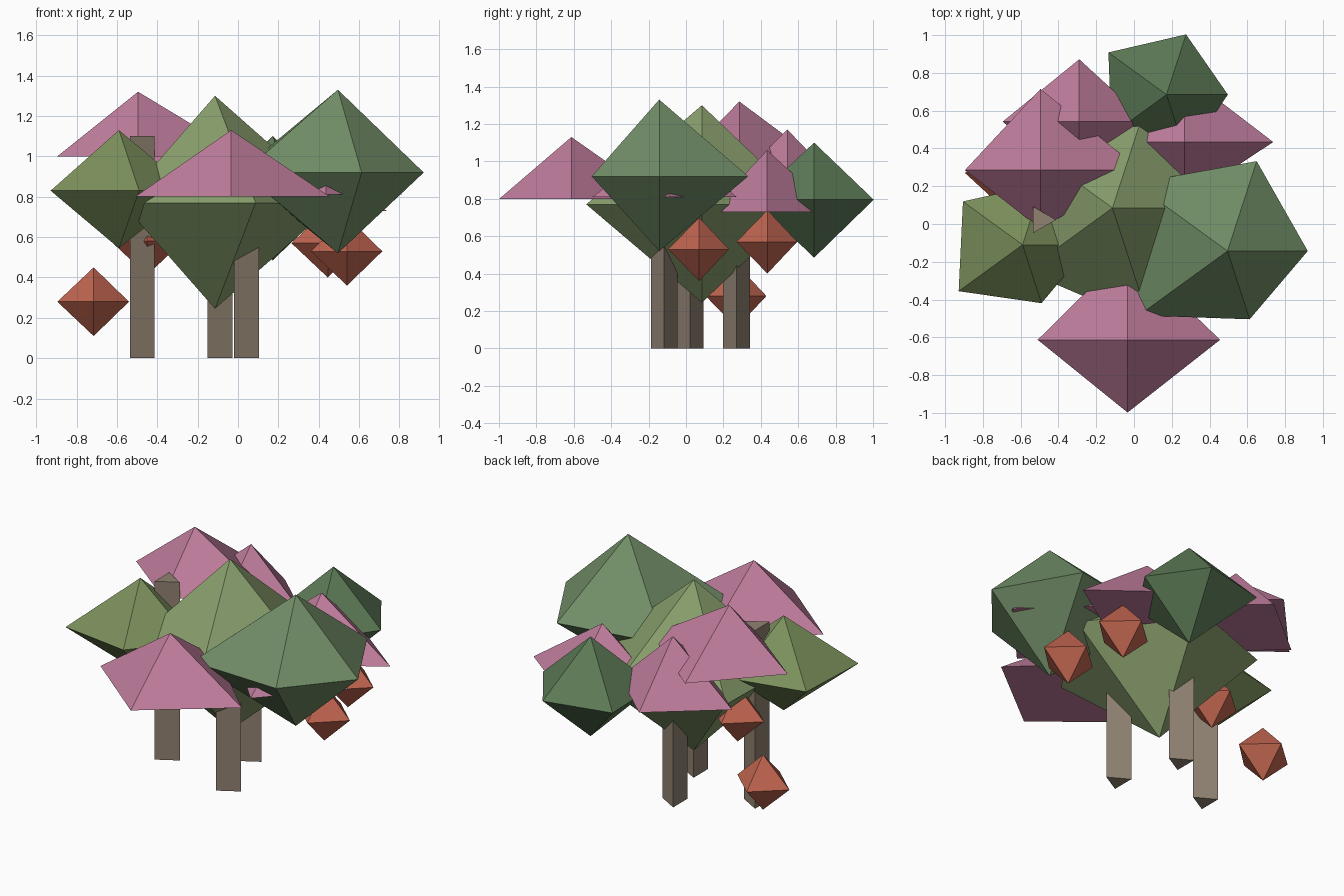
import bpy, bmesh
from math import cos, sin, pi

if "Cube" in bpy.data.objects:
    bpy.data.objects.remove(bpy.data.objects["Cube"])


def material(name, rgb):
    m = bpy.data.materials.new(name)
    m.diffuse_color = [(c / 255) ** 2.2 for c in rgb] + [1]
    m.use_nodes = True
    m.node_tree.nodes["Principled BSDF"].inputs["Base Color"].default_value = m.diffuse_color
    return m


LIME = material("lime_leaf", (135, 157, 108))
GREEN = material("mid_leaf", (112, 140, 102))
OLIVE = material("olive_leaf", (122, 143, 92))
DARK = material("dark_leaf", (92, 120, 86))
PINK = material("blossom_pink", (190, 124, 155))
RED = material("fruit_red", (190, 100, 80))
BARK = material("bark", (143, 129, 113))


def finish(bm, name, mat):
    bmesh.ops.recalc_face_normals(bm, faces=bm.faces)
    me = bpy.data.meshes.new(name)
    bm.to_mesh(me)
    bm.free()
    me.materials.append(mat)
    bpy.context.collection.objects.link(bpy.data.objects.new(name, me))


def gem(name, mat, x, y, mid, top, bottom, radii):
    """Ring of corners at evenly spaced angles, pointed up and (optionally) down."""
    bm = bmesh.new()
    n = len(radii)
    ring = [bm.verts.new((x + r * cos(2 * pi * i / n), y + r * sin(2 * pi * i / n), mid))
            for i, r in enumerate(radii)]
    for z in (top, bottom):
        if z is None:
            bm.faces.new(ring)
            continue
        tip = bm.verts.new((x, y, z))
        for i in range(n):
            bm.faces.new((ring[i], ring[(i + 1) % n], tip))
    finish(bm, name, mat)


# Five-sided foliage clumps
gem("foliage_centre", LIME, -.114, .085, .77, 1.30, .245, (.60, .58, .55, .57, .65))
gem("foliage_right", GREEN, .495, -.143, .92, 1.33, .52, (.425, .50, .61, .58, .38))
gem("foliage_left", OLIVE, -.59, -.11, .83, 1.13, .545, (.36, .34, .39, .418, .325))
gem("foliage_back", DARK, .172, .685, .795, 1.10, .485, (.325, .335, .38, .36, .34))

# Four-sided flat-bottomed blossoms (radii: right, back, left, front)
gem("blossom_front", PINK, -.034, -.613, .80, 1.13, None, (.49, .47, .476, .385))
gem("blossom_top_left", PINK, -.495, .285, 1.0, 1.32, None, (.53, .43, .40, .31))
gem("blossom_back", PINK, -.29, .542, .825, 1.17, None, (.36, .33, .405, .35))
gem("blossom_right", PINK, .267, .434, .73, 1.06, None, (.47, .36, .42, .31))
gem("blossom_inner", PINK, .435, -.09, .81, 1.12, None, (.38, .36, .38, .41))

# Fruit
for i, (x, y, z) in enumerate(((-.715, .27, .28), (.54, .07, .53),
                               (.445, .435, .57), (-.45, .14, .58))):
    gem(f"fruit_{i + 1}", RED, x, y, z, z + .17, z - .17, (.175, .16, .18, .165))

# Triangular trunks
for i, (x, y, h) in enumerate(((-.495, .022, 1.1), (-.11, .27, .8), (.022, -.117, .8))):
    bm = bmesh.new()
    base = bm.faces.new([bm.verts.new((x + .082 * cos(a), y + .082 * sin(a), 0))
                         for a in (0, 2 * pi / 3, 4 * pi / 3)])
    new = bmesh.ops.extrude_face_region(bm, geom=[base], use_keep_orig=True)["geom"]
    bmesh.ops.translate(bm, vec=(0, 0, h),
                        verts=[v for v in new if isinstance(v, bmesh.types.BMVert)])
    finish(bm, f"trunk_{i + 1}", BARK)
